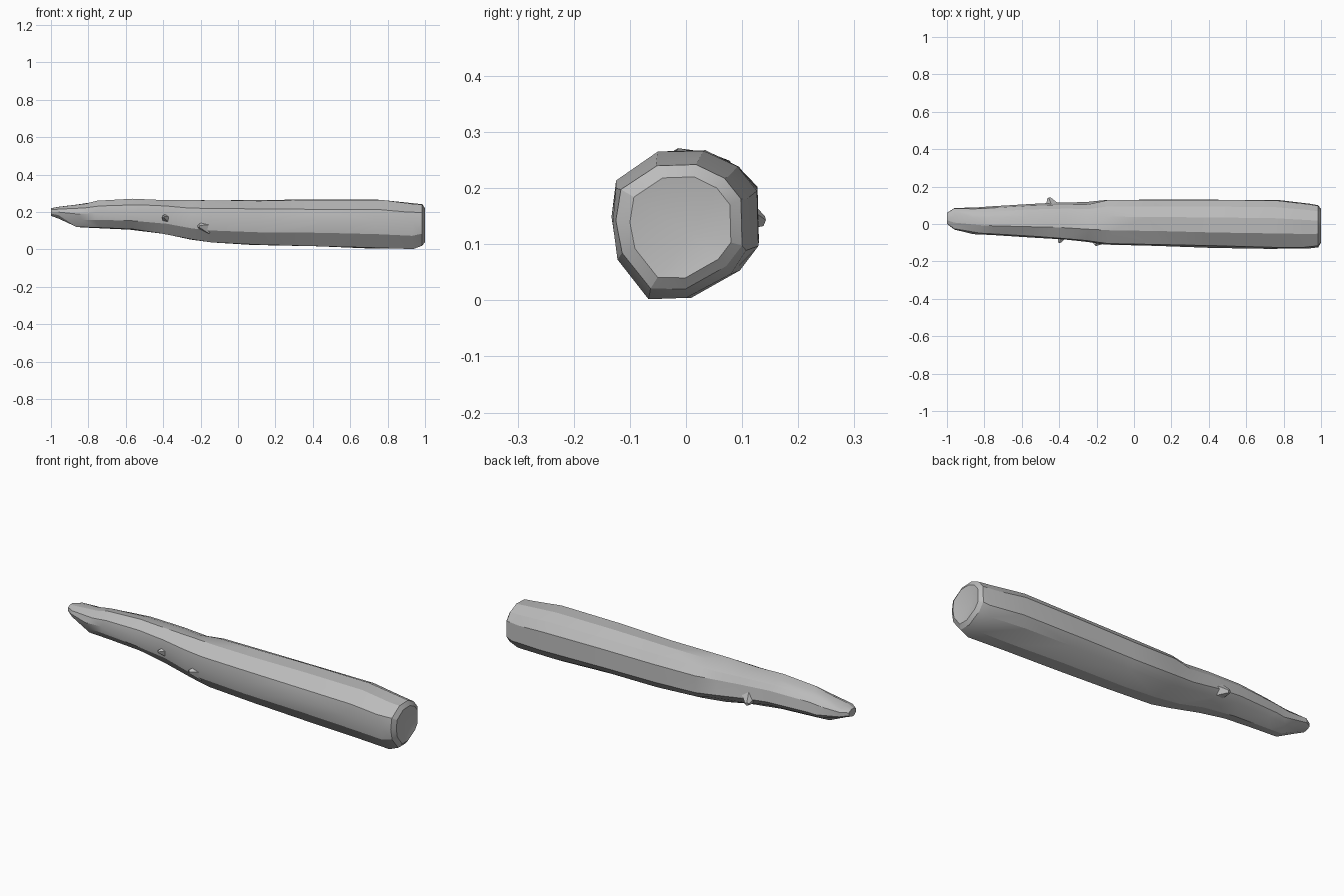
import bpy, bmesh, math, random
from mathutils import Vector

random.seed(4)
cube = bpy.data.objects.get("Cube")
if cube:
    bpy.data.objects.remove(cube, do_unlink=True)

# Single plain grey
grey = bpy.data.materials.new("plain grey")
grey.use_nodes = True
colour = (0.5, 0.5, 0.5, 1)
grey.diffuse_color = colour
grey.node_tree.nodes["Principled BSDF"].inputs["Base Color"].default_value = colour


def finish(name, bm):
    bmesh.ops.recalc_face_normals(bm, faces=bm.faces)
    mesh = bpy.data.meshes.new(name)
    bm.to_mesh(mesh)
    bm.free()
    mesh.materials.append(grey)
    obj = bpy.data.objects.new(name, mesh)
    bpy.context.collection.objects.link(obj)
    bpy.ops.object.select_all(action='DESELECT')
    obj.select_set(True)
    bpy.context.view_layer.objects.active = obj
    bpy.ops.object.shade_smooth_by_angle(angle=math.radians(22))
    return obj


# Irregular cross-section in unit coordinates (y, z), anticlockwise from below
section = [(-.45, -.99), (.1, -1), (.75, -.63), (1, -.3), (.98, .45), (.72, .78),
           (.27, 1), (-.35, .98), (-.92, .6), (-1, .1), (-.9, -.42)]
UPPER_BACK = (4, 5, 6)

# Stations along the log: x, y min, y max, z min, z max
stations = [(-1, .0, .06, .18, .22), (-.96, -.03, .085, .165, .228),
            (-.84, -.055, .09, .118, .248), (-.76, -.06, .095, .115, .262),
            (-.55, -.075, .11, .105, .274), (-.4, -.085, .118, .082, .27),
            (-.23, -.1, .12, .05, .266), (-.14, -.115, .13, .032, .267),
            (.1, -.12, .13, .02, .266), (.42, -.13, .13, .015, .268),
            (.75, -.138, .13, .004, .268), (.93, -.135, .112, .0, .25),
            (.985, -.125, .1, .02, .242), (1, -.1, .08, .04, .22)]

# Log body: loft the rings, with the upper back shaved away on the thin half
bm = bmesh.new()
rings = []
for x, y0, y1, z0, z1 in stations:
    ring = []
    inner = -.95 < x < .95
    for i, (u, v) in enumerate(section):
        shave = .9 if i in UPPER_BACK and -.9 < x < -.2 else 1
        wobble = random.uniform(.96, 1.0) if inner else 1
        shift = random.uniform(-.03, .03) if inner else 0
        ring.append(bm.verts.new((x + shift,
                                  (y0 + y1) / 2 + u * (y1 - y0) / 2 * shave * wobble,
                                  (z0 + z1) / 2 + v * (z1 - z0) / 2 * shave * wobble)))
    rings.append(ring)
n = len(section)
for a, b in zip(rings, rings[1:]):
    for i in range(n):
        j = (i + 1) % n
        bm.faces.new((a[i], a[j], b[j], b[i]))
bm.faces.new(rings[0])

# Thick end: shallow off-centre dent
dent = bm.verts.new((.985, .01, .12))
for i in range(n):
    bm.faces.new((rings[-1][i], rings[-1][(i + 1) % n], dent))
bmesh.ops.triangulate(bm, faces=bm.faces, quad_method='SHORT_EDGE')
finish("log_body", bm)


# Broken twig stubs: small pyramids half sunk in the bark
def stub(name, base, tip, radius):
    base, tip = Vector(base), Vector(tip)
    bm = bmesh.new()
    bmesh.ops.create_cone(bm, cap_ends=True, segments=5, radius1=radius,
                          radius2=radius * .2, depth=(tip - base).length)
    turn = (tip - base).to_track_quat('Z', 'Y')
    for v in bm.verts:
        v.co = turn @ v.co + (base + tip) / 2
    finish(name, bm)


stub("back_stub", (-.43, .075, .16), (-.455, .138, .14), .05)
stub("front_stub", (-.38, -.05, .165), (-.4, -.1, .175), .035)
stub("front_lower_stub", (-.17, -.07, .12), (-.21, -.112, .125), .045)
